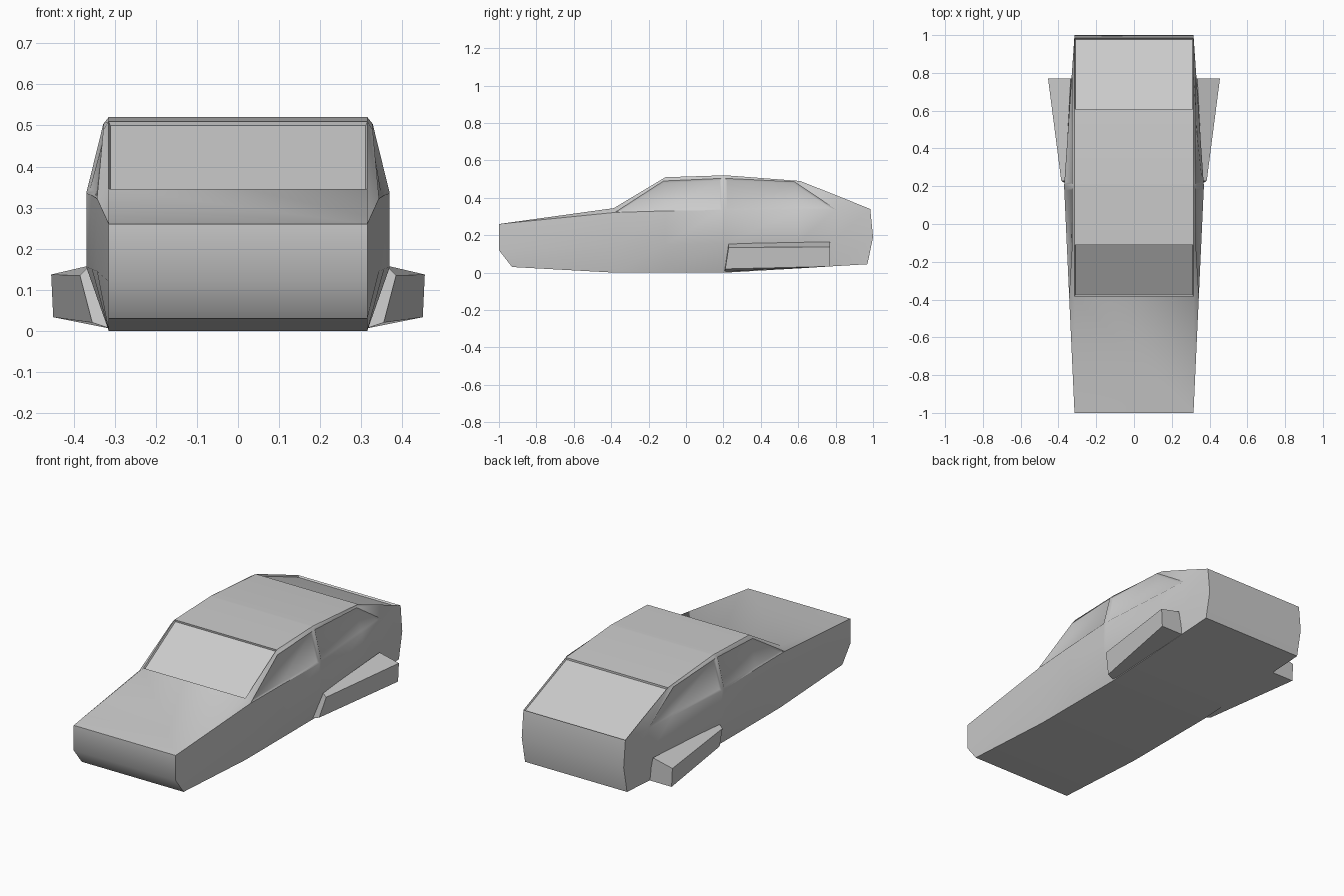
import bpy, bmesh
from math import radians

if "Cube" in bpy.data.objects:
    bpy.data.objects.remove(bpy.data.objects["Cube"])

# Stations along the car: (y, z) of bottom edge, lower ridge, belt line, shoulder, roof edge
STATIONS = [
    [(-.93, .03), (-1, .12), (-1, .26), (-1, .26), (-1, .26)],
    [(-.38, 0), (-.38, .145), (-.38, .322), (-.38, .322), (-.385, .345)],
    [(-.11, 0), (-.11, .15), (-.11, .33), (-.12, .49), (-.11, .51)],
    [(.19, 0), (.19, .155), (.19, .335), (.19, .504), (.2, .52)],
    [(.21, 0), (.21, .155), (.21, .335), (.21, .504), (.215, .52)],
    [(.61, .023), (.61, .17), (.61, .337), (.58, .486), (.61, .49)],
    [(.80, .035), (.80, .18), (.80, .338), (.80, .338), (.80, .415)],
    [(.97, .045), (1, .19), (.985, .34), (.985, .34), (.985, .34)],
]
HALF = .315


def bulge(y):
    if abs(y) > .98:
        return HALF
    return .37 - .055 * abs(y - .2) / (1.2 if y < .2 else .8)


def half_ring(row):
    b, r, w, s, t = row
    xs = bulge(w[0]) if s == w else .328
    return [(HALF, *b), (bulge(r[0]), *r), (bulge(w[0]), *w), (xs, *s), (HALF, *t)]


def finish(bm, name, angle):
    mesh = bpy.data.meshes.new(name)
    bm.to_mesh(mesh)
    bm.free()
    ob = bpy.data.objects.new(name, mesh)
    bpy.context.collection.objects.link(ob)
    bpy.ops.object.select_all(action='DESELECT')
    ob.select_set(True)
    bpy.context.view_layer.objects.active = ob
    if angle:
        bpy.ops.object.shade_smooth_by_angle(angle=radians(angle))
    return ob


# Body shell lofted through the stations
bm = bmesh.new()
cache = {}


def vert(p):
    k = tuple(round(c, 4) for c in p)
    if k not in cache:
        cache[k] = bm.verts.new(p)
    return cache[k]


def face(*pts):
    vs = list(dict.fromkeys(vert(p) for p in pts))
    return bm.faces.new(vs) if len(vs) > 2 else None


def flip(p):
    return (-p[0], p[1], p[2])


rings = [half_ring(r) for r in STATIONS]
windows, screens = {}, {}
for i, (a, b) in enumerate(zip(rings, rings[1:])):
    for k in range(4):
        for side in (1, -1):
            q = [a[k], b[k], b[k + 1], a[k + 1]]
            f = face(*(q if side > 0 else [flip(p) for p in reversed(q)]))
            if k == 2 and f and i in (1, 2, 4, 5):
                windows.setdefault((side, i < 3), []).append(f)
    face(flip(a[0]), flip(b[0]), b[0], a[0])
    top = face(a[4], b[4], flip(b[4]), flip(a[4]))
    screens[i] = top

# Nose and tail panels
for r, rear in ((rings[0], False), (rings[-1], True)):
    for k in range(2):
        q = [r[k], r[k + 1], flip(r[k + 1]), flip(r[k])]
        face(*(reversed(q) if rear else q))
bm.normal_update()

# Recessed side windows
for fs in windows.values():
    bmesh.ops.inset_region(bm, faces=fs, thickness=.01, depth=-.006,
                           use_boundary=True, use_even_offset=True)

# Recessed windscreen and rear screen
for fs in ([screens[1]], [screens[5], screens[6]]):
    bmesh.ops.inset_region(bm, faces=fs, thickness=.004, depth=-.01,
                           use_boundary=True, use_even_offset=True)
bmesh.ops.recalc_face_normals(bm, faces=bm.faces)
finish(bm, "car_body", 40)

# Flared side scoops: inner bottom, outer bottom, outer top, inner top
FRONT = [(.31, .205, .005), (.355, .21, .02), (.385, .228, .135), (.365, .228, .155)]
BACK = [(.31, .77, .033), (.45, .77, .033), (.455, .77, .137), (.335, .77, .165)]
for side, name in ((1, "right_scoop"), (-1, "left_scoop")):
    bm = bmesh.new()
    f = [bm.verts.new((side * x, y, z)) for x, y, z in FRONT]
    b = [bm.verts.new((side * x, y, z)) for x, y, z in BACK]
    bm.faces.new(f)
    bm.faces.new(b)
    for k in range(4):
        n = (k + 1) % 4
        bm.faces.new((f[k], f[n], b[n], b[k]))
    bmesh.ops.recalc_face_normals(bm, faces=bm.faces)
    finish(bm, name, 0)
